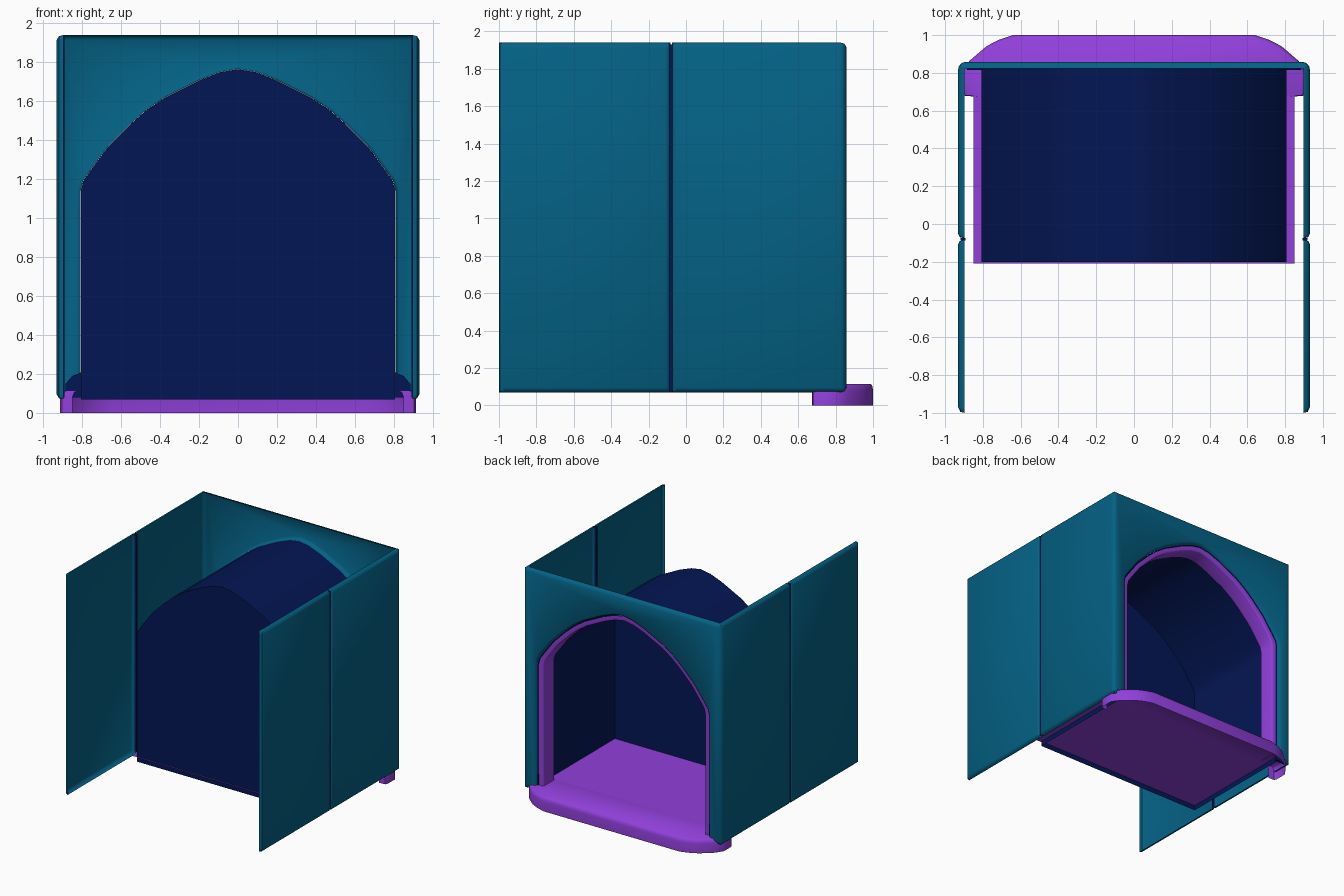
import bpy, bmesh, math
from mathutils import Vector

if "Cube" in bpy.data.objects:
    bpy.data.objects.remove(bpy.data.objects["Cube"])


def material(name, rgb):
    m = bpy.data.materials.new(name)
    m.diffuse_color = (*rgb, 1)
    m.use_nodes = True
    m.node_tree.nodes["Principled BSDF"].inputs["Base Color"].default_value = m.diffuse_color
    return m


TEAL = material("teal", (0.001, 0.120, 0.235))
NAVY = material("navy", (0.001, 0.008, 0.09))
PURPLE = material("purple", (0.28, 0.050, 0.70))


def finish(name, bm, mat):
    bmesh.ops.remove_doubles(bm, verts=bm.verts, dist=.0005)
    bmesh.ops.recalc_face_normals(bm, faces=bm.faces)
    me = bpy.data.meshes.new(name)
    bm.to_mesh(me)
    bm.free()
    ob = bpy.data.objects.new(name, me)
    bpy.context.collection.objects.link(ob)
    me.materials.append(mat)
    return ob


def loft(bm, rows, skip=lambda j, i: False):
    """Quads between successive rows of points."""
    vs = [[bm.verts.new(p) for p in r] for r in rows]
    for j in range(len(vs) - 1):
        for i in range(len(vs[0]) - 1):
            if not skip(j, i):
                bm.faces.new((vs[j][i], vs[j][i + 1], vs[j + 1][i + 1], vs[j + 1][i]))
    return vs


def prism(name, pts, offset, mat):
    """Extrude a closed 3D polygon along an offset."""
    bm = bmesh.new()
    f = bm.faces.new([bm.verts.new(p) for p in pts])
    r = bmesh.ops.extrude_face_region(bm, geom=[f])
    bmesh.ops.translate(bm, vec=offset,
                        verts=[v for v in r["geom"] if isinstance(v, bmesh.types.BMVert)])
    return finish(name, bm, mat)


# Slightly pointed arch, half profile from jamb to crown
HALF = [(.807, 1.14), (.795, 1.19), (.757, 1.245), (.665, 1.37), (.555, 1.48),
        (.47, 1.555), (.375, 1.62), (.195, 1.71), (.09, 1.75), (0, 1.765)]


def arch(grow, z0):
    """Arch points from the left foot over the crown to the right foot."""
    k = 1 + grow / .807
    h = [(x * k, 1.0 + (z - 1.0) * (1 + grow / .765)) for x, z in HALF]
    right = [(h[0][0], z0)] + h
    return [(-x, z) for x, z in right] + right[-2::-1]


# Walls are thin sheets whose rims curl inwards: (height, inward offset)
RIM = [(.07, .034), (.075, .012), (.095, 0), (1.915, 0), (1.935, .012), (1.94, .034)]
OUT, BACK = .931, .858


def wall_rows(path):
    rows = []
    for z, off in RIM:
        rows.append([(math.copysign(min(abs(x), OUT - off), x), min(y, BACK - off), z)
                     for x, y in path])
    return rows


# Rear wall: two sides joined by rounded corners to an arched back
half = [(.897, -.076), (.922, -.070), (OUT, -.052)]
for i in range(5):
    a = i * math.pi / 8
    half.append((OUT - .04 + .04 * math.cos(a), BACK - .04 + .04 * math.sin(a)))
path = half + [(-x, y) for x, y in reversed(half)]
mid = len(half) - 1
bm = bmesh.new()
loft(bm, wall_rows(path), lambda j, i: i == mid and j < 3)
edge = arch(.022, .095)
corner = OUT - .04
bm.faces.new([bm.verts.new((x, BACK, z)) for x, z in
              edge + [(corner, .095), (corner, 1.915), (-corner, 1.915), (-corner, .095)]])
loft(bm, [[(x, y, z) for x, z in arch(g, .095)]
          for g, y in ((.022, BACK), (.008, BACK - .008), (.001, BACK - .036))])
wall = finish("rear_wall", bm, TEAL)
smooth = [wall]

# Front side panels, hinge strips and small corner brackets
panel = [(.897, -1), (.92, -.994), (OUT, -.97), (OUT, -.108), (.922, -.09), (.897, -.084)]
for s, side in ((-1, "left"), (1, "right")):
    bm = bmesh.new()
    loft(bm, wall_rows([(s * x, y) for x, y in panel]))
    smooth.append(finish("front_panel_" + side, bm, TEAL))
    strip = [(s * .892, -.087, .08), (s * .918, -.087, .08),
             (s * .918, -.073, .08), (s * .892, -.073, .08)]
    prism("hinge_strip_" + side, strip, (0, 0, 1.85), NAVY)
    bracket = [(s * .80, .815, .08), (s * .885, .815, .08), (s * .885, .815, .15),
               (s * .85, .815, .19), (s * .80, .815, .21)]
    prism("corner_bracket_" + side, bracket, (0, .02, 0), NAVY)

# Navy arched hood, closed at the front and open at the doorway
bm = bmesh.new()
pts = arch(0, .07)
ends = loft(bm, [[(x, y, z) for x, z in pts] for y in (-.2, .835)])
bm.faces.new(ends[0])
smooth.append(finish("arched_hood", bm, NAVY))

# Purple door frame lining the inside of the arch
bm = bmesh.new()
loft(bm, [[(x, y, z) for x, z in arch(g, .11)]
          for g, y in ((-.006, .83), (-.038, .83), (-.046, .827), (-.05, .818), (-.05, .69))])
smooth.append(finish("door_frame", bm, PURPLE))

# Floor sheet, level with the doorstep
bm = bmesh.new()
bm.faces.new([bm.verts.new(p) for p in ((-.85, -.21, .113), (.85, -.21, .113),
                                        (.85, .70, .113), (-.85, .70, .113))])
finish("floor", bm, PURPLE)

# Doorstep: hollow lip with a rounded top, open underneath and towards the front
side = [(.85, .675), (.905, .68), (.915, .70), (.915, .80), (.87, .865),
        (.78, .942), (.715, .975), (.64, 1.0)]
line = side + [(-x, y) for x, y in reversed(side)]
c = Vector((0, .70))
rows = []
for inset, z in ((0, 0), (0, .08), (.008, .104), (.026, .115)):
    row = []
    for x, y in line:
        d = Vector((x, y)) - c
        d = c + d * (1 - inset / d.length)
        row.append((d.x, d.y, z))
    rows.append(row)
bm = bmesh.new()
rings = loft(bm, rows)
bm.faces.new(rings[-1])
smooth.append(finish("doorstep", bm, PURPLE))

# Smooth shading with sharp edges kept
for ob in bpy.context.collection.objects:
    ob.select_set(False)
for ob in smooth:
    bpy.context.view_layer.objects.active = ob
    ob.select_set(True)
bpy.ops.object.shade_smooth_by_angle(angle=math.radians(50))
